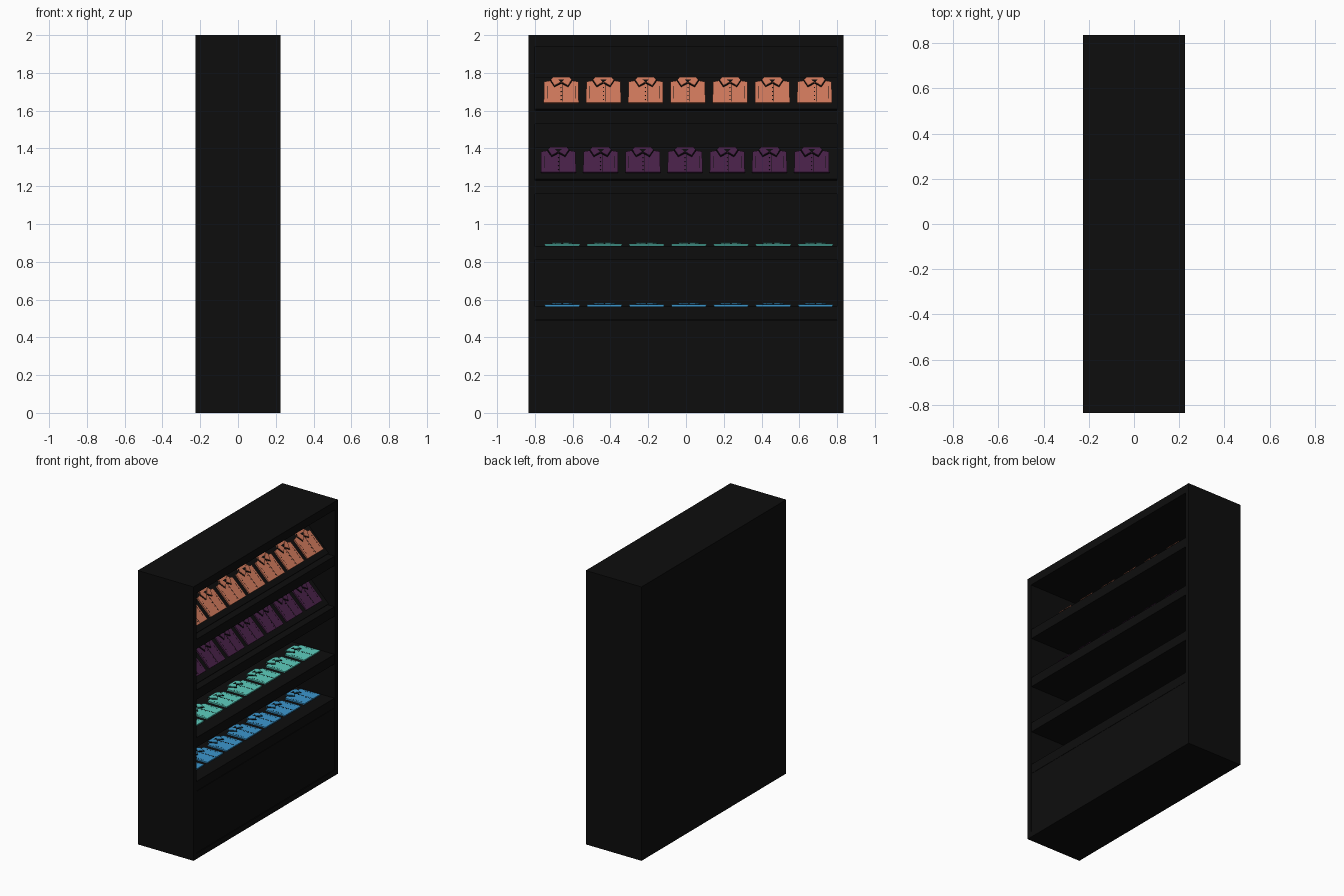
import bpy, bmesh, math
from mathutils import Vector

cube = bpy.data.objects.get("Cube")
if cube:
    bpy.data.objects.remove(cube, do_unlink=True)


def material(name, rgb):
    m = bpy.data.materials.new(name)
    m.use_nodes = True
    m.diffuse_color = (*rgb, 1)
    m.node_tree.nodes["Principled BSDF"].inputs["Base Color"].default_value = (*rgb, 1)
    return m


BLACK = material("black_wood", (0.004, 0.004, 0.004))
ORANGE = material("orange_cloth", (0.62, 0.19, 0.105))
PURPLE = material("purple_cloth", (0.065, 0.015, 0.065))
TEAL = material("teal_cloth", (0.11, 0.62, 0.52))
BLUE = material("blue_cloth", (0.045, 0.31, 0.62))


def add_object(name, mesh, loc=(0, 0, 0), tilt=0):
    ob = bpy.data.objects.new(name, mesh)
    ob.location = loc
    ob.rotation_euler.y = tilt
    bpy.context.scene.collection.objects.link(ob)
    return ob


def box(name, lo, hi):
    """Box between two opposite corners."""
    lo, hi = Vector(lo), Vector(hi)
    bm = bmesh.new()
    bmesh.ops.create_cube(bm, size=1)
    for v in bm.verts:
        v.co = (lo + hi) / 2 + v.co * (hi - lo)
    mesh = bpy.data.meshes.new(name)
    bm.to_mesh(mesh)
    bm.free()
    mesh.materials.append(BLACK)
    return add_object(name, mesh)


def slab(bm, outline, low, high, mat=0):
    """Extruded outline; u runs across the shirt, v from hem to collar."""
    base = [bm.verts.new((-v, u, low)) for u, v in outline]
    top = [bm.verts.new((-v, u, high)) for u, v in outline]
    faces = [bm.faces.new(base), bm.faces.new(top)]
    for i in range(len(base)):
        j = (i + 1) % len(base)
        faces.append(bm.faces.new((base[i], base[j], top[j], top[i])))
    for f in faces:
        f.material_index = mat


def rect(u0, u1, v0, v1):
    return [(u0, v0), (u1, v0), (u1, v1), (u0, v1)]


def shirt_mesh(name, cloth):
    bm = bmesh.new()
    # Folded body in two layers
    slab(bm, rect(-0.091, 0.091, 0.003, 0.158), 0, 0.005)
    slab(bm, [(-0.093, 0), (0.093, 0), (0.09, 0.155), (0.05, 0.165),
              (-0.05, 0.165), (-0.09, 0.155)], 0.005, 0.010)
    # Neck band
    slab(bm, [(-0.052, 0.155), (0.052, 0.155), (0.045, 0.185), (-0.045, 0.185)], 0.002, 0.014)
    for s in (-1, 1):
        # Collar leaf over a dark crease
        slab(bm, [(0, 0.141), (s * 0.036, 0.114), (s * 0.059, 0.162), (s * 0.047, 0.179)],
             0.010, 0.0145, 1)
        slab(bm, [(s * 0.003, 0.145), (s * 0.035, 0.119), (s * 0.055, 0.162),
                  (s * 0.044, 0.179), (s * 0.02, 0.167)], 0.010, 0.018)
        # Sleeve fold crease
        slab(bm, rect(s * 0.074, s * 0.0755, 0.03, 0.12), 0.010, 0.0105, 1)
    # Neck opening, placket edge and buttons
    slab(bm, [(0, 0.146), (0.024, 0.168), (-0.024, 0.168)], 0.014, 0.0148, 1)
    slab(bm, rect(0.007, 0.0095, 0.005, 0.135), 0.010, 0.0108, 1)
    for k in range(4):
        v = 0.02 + 0.03 * k
        ring = [(0.003 * math.cos(a * math.pi / 4), v + 0.003 * math.sin(a * math.pi / 4))
                for a in range(8)]
        slab(bm, ring, 0.010, 0.0115, 1)
    bmesh.ops.recalc_face_normals(bm, faces=bm.faces)
    mesh = bpy.data.meshes.new(name)
    bm.to_mesh(mesh)
    bm.free()
    mesh.materials.append(cloth)
    mesh.materials.append(BLACK)
    return mesh


# Cabinet carcass, open toward +x
X, Y, T = 0.225, 0.835, 0.035
for side, s in (("left", 1), ("right", -1)):
    box(side + "_end_panel", (-X, s * (Y - T), 0), (X, s * Y, 2))
box("back_panel", (-X, -Y + T, 0), (-X + 0.03, Y - T, 2))
box("top_panel", (-X + 0.03, -Y + T, 1.94), (X, Y - T, 2))
box("bottom_panel", (-X + 0.03, -Y + T, 0), (X, Y - T, 0.04))
box("lower_front_panel", (X - 0.035, -Y + T, 0.04), (X - 0.005, Y - T, 0.49))

# Shelves, each with a row of folded shirts
rows = [("orange", ORANGE, 1.60, 0.01, True), ("purple", PURPLE, 1.23, -0.005, True),
        ("teal", TEAL, 0.882, 0.015, False), ("blue", BLUE, 0.562, 0.015, False)]
for name, cloth, top, shift, tilted in rows:
    box(name + "_row_shelf", (-X + 0.03, -Y + T, top - 0.07), (X - 0.005, Y - T, top))
    tilt = math.radians(45) if tilted else 0
    x, z = (0.145, top + 0.037) if tilted else (0.12, top + 0.001)
    if tilted:
        # Slanted display board beneath the shirts
        board = box(name + "_display_board", (-0.2, -Y + T, -0.012), (0.04, Y - T, -0.001))
        board.location = (x, 0, z)
        board.rotation_euler.y = tilt
    mesh = shirt_mesh(name + "_shirt", cloth)
    for i in range(7):
        add_object(f"{name}_shirt_{i + 1}", mesh, (x, (i - 3) * 0.2235 + shift, z), tilt)
